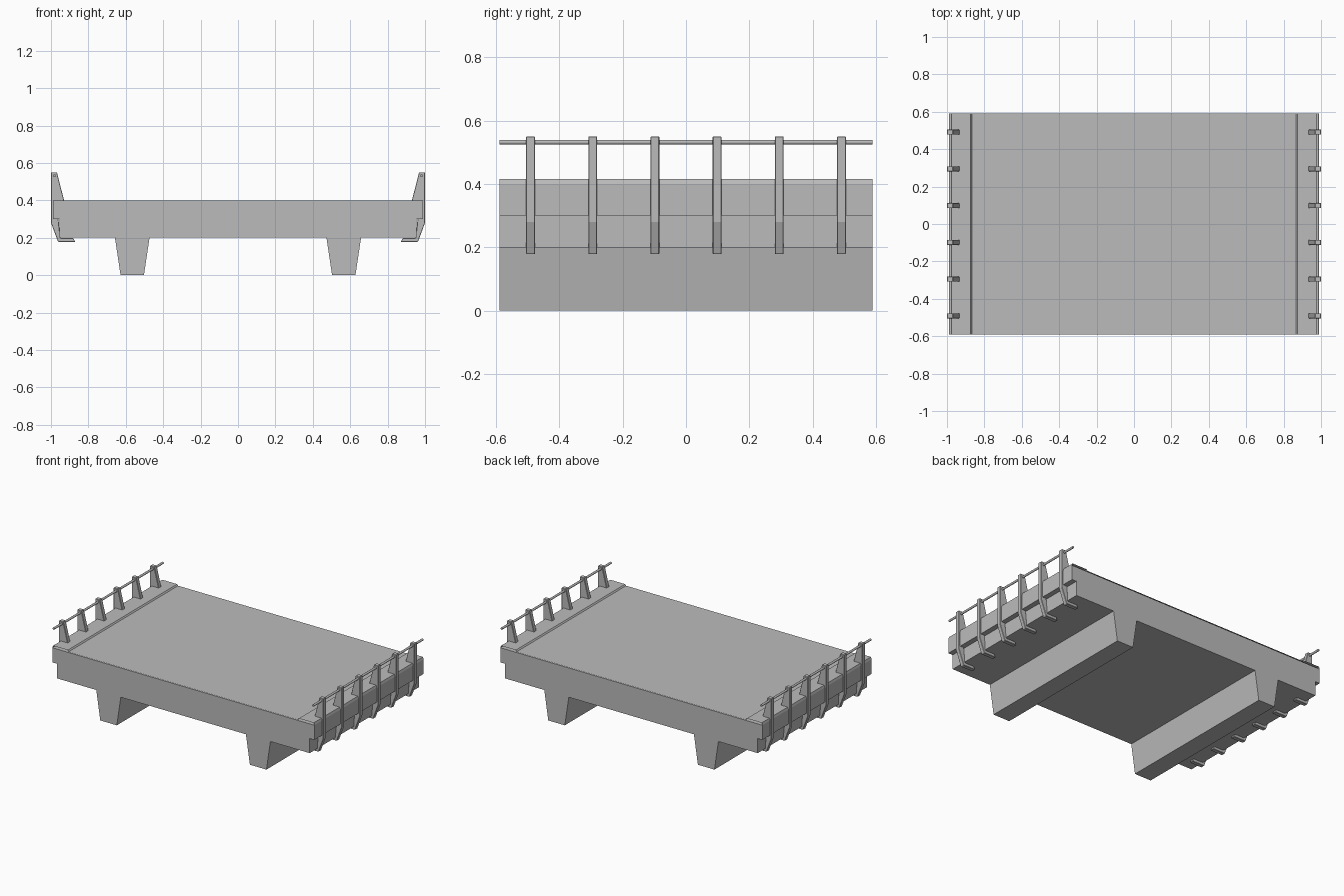
import bpy, bmesh, math

if "Cube" in bpy.data.objects:
    bpy.data.objects.remove(bpy.data.objects["Cube"], do_unlink=True)

HALF = 0.59  # half length of the bridge section along y

grey = bpy.data.materials.new("concrete grey")
grey.use_nodes = True
grey.diffuse_color = (0.5, 0.5, 0.5, 1)
grey.node_tree.nodes["Principled BSDF"].inputs["Base Color"].default_value = (0.5, 0.5, 0.5, 1)


def finish(name, bm):
    mesh = bpy.data.meshes.new(name)
    bm.to_mesh(mesh)
    bm.free()
    mesh.materials.append(grey)
    obj = bpy.data.objects.new(name, mesh)
    bpy.context.collection.objects.link(obj)
    return obj


def extrude_profile(name, points, y0, y1):
    """Solid made by sweeping an x-z outline along y."""
    bm = bmesh.new()
    face = bm.faces.new([bm.verts.new((x, y0, z)) for x, z in points])
    swept = bmesh.ops.extrude_face_region(bm, geom=[face])["geom"]
    verts = [v for v in swept if isinstance(v, bmesh.types.BMVert)]
    bmesh.ops.translate(bm, verts=verts, vec=(0, y1 - y0, 0))
    bmesh.ops.recalc_face_normals(bm, faces=bm.faces)
    return finish(name, bm)


def mirrored(points):
    return points + [(-x, z) for x, z in reversed(points)]


# Stepped deck slab
extrude_profile("deck", mirrored([(0.955, 0.2), (0.955, 0.3), (0.99, 0.3), (0.99, 0.4)]),
                -HALF, HALF)

# Thin open-ended road skin with a raised walkway along each side
skin = mirrored([(0.99, 0.4), (0.985, 0.415), (0.873, 0.415), (0.866, 0.406)])
bm = bmesh.new()
rows = [[bm.verts.new((x, y, z)) for x, z in skin] for y in (-HALF, HALF)]
for i in range(len(skin) - 1):
    bm.faces.new((rows[0][i], rows[1][i], rows[1][i + 1], rows[0][i + 1]))
bmesh.ops.recalc_face_normals(bm, faces=bm.faces)
if sum(f.normal.z for f in bm.faces) < 0:
    bmesh.ops.reverse_faces(bm, faces=bm.faces)
finish("road_surface", bm)

# Everything below repeats on the left (+x) and right (-x)
girder = [(0.473, 0.2), (0.503, 0.005), (0.628, 0.005), (0.658, 0.2)]
girder = [(x, 0 if z < 0.1 else z) for x, z in girder]
post = [(0.968, 0.55), (1.0, 0.55), (1.0, 0.28), (0.962, 0.178), (0.87, 0.178),
        (0.88, 0.198), (0.95, 0.198), (0.96, 0.3), (0.93, 0.4)]
for side, s in (("left", 1), ("right", -1)):
    # Tapered girder beneath the deck
    extrude_profile(side + "_girder", [(s * x, z) for x, z in girder], -HALF, HALF)

    # Railing posts hooked under the deck edge
    for i in range(6):
        y = (i - 2.5) * 0.1965
        obj = extrude_profile(f"{side}_post_{i + 1}", [(s * x, z) for x, z in post],
                              y - 0.014, y + 0.014)
        bevel = obj.modifiers.new("soft edges", "BEVEL")
        bevel.width = 0.002
        bevel.segments = 1

    # Round handrail through the posts
    bpy.ops.mesh.primitive_cylinder_add(vertices=12, radius=0.0075, depth=2 * HALF,
                                        location=(s * 0.981, 0, 0.532),
                                        rotation=(math.pi / 2, 0, 0))
    rail = bpy.context.object
    rail.name = side + "_handrail"
    rail.data.materials.append(grey)
    bpy.ops.object.shade_smooth_by_angle()
